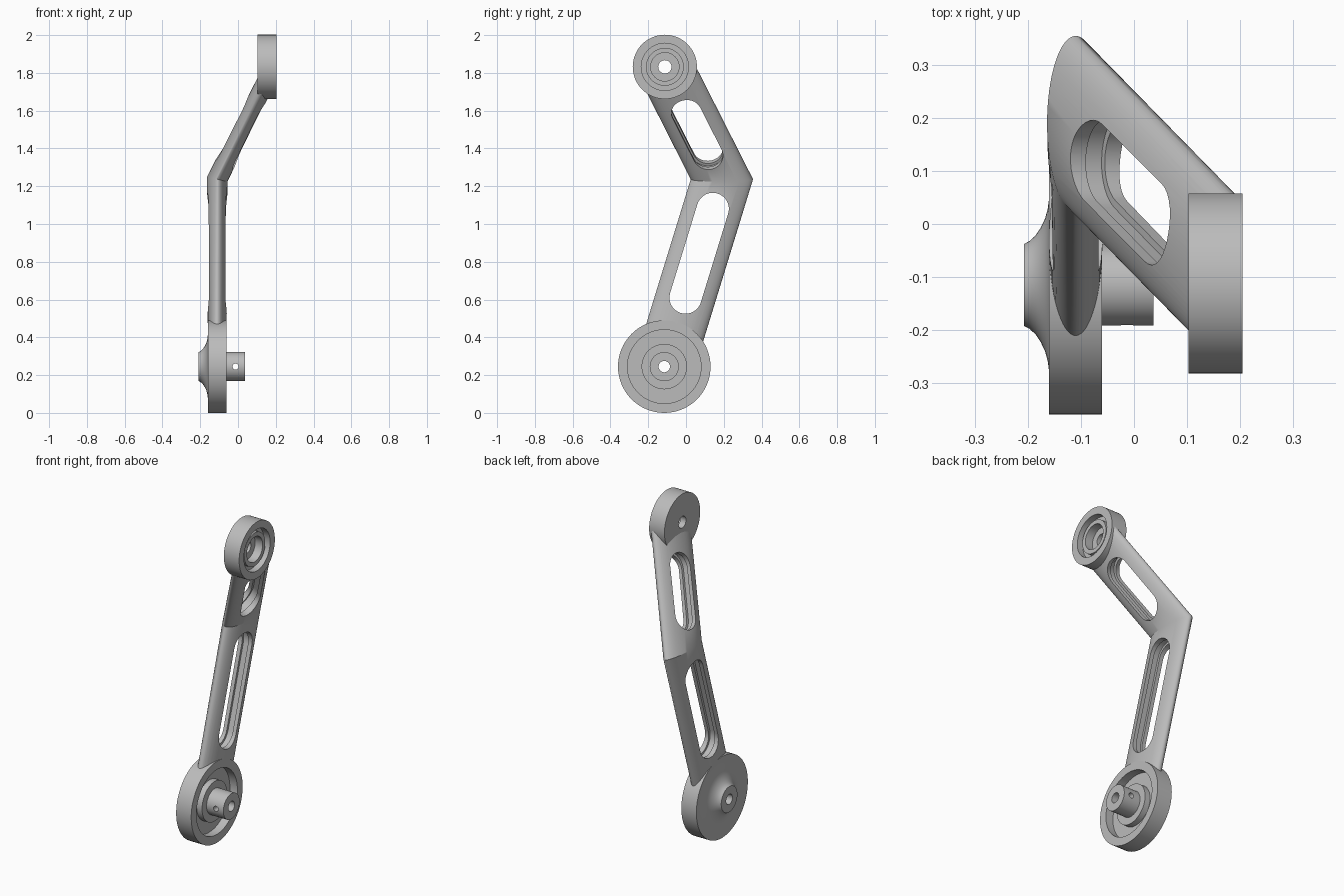
import bpy, bmesh
from math import sin, cos, pi, radians
from mathutils import Vector

if "Cube" in bpy.data.objects:
    bpy.data.objects.remove(bpy.data.objects["Cube"])

grey = bpy.data.materials.new("metal_grey")
grey.use_nodes = True
grey.diffuse_color = (0.5, 0.5, 0.5, 1)
grey.node_tree.nodes["Principled BSDF"].inputs["Base Color"].default_value = (0.5, 0.5, 0.5, 1)

LOWER = Vector((-0.11, -0.115, 0.245))
ELBOW = Vector((-0.11, 0.19, 1.237))
UPPER = Vector((0.186, -0.112, 1.832))
SEGS = 64


def loft(name, rings, closed=False):
    """Skin a list of equal rings; cap the ends, or join last to first."""
    bm = bmesh.new()
    loops = [[bm.verts.new(p) for p in ring] for ring in rings]
    pairs = list(zip(loops, loops[1:]))
    if closed:
        pairs.append((loops[-1], loops[0]))
    else:
        bm.faces.new(loops[0])
        bm.faces.new(loops[-1])
    for a, b in pairs:
        for i in range(len(a)):
            j = (i + 1) % len(a)
            bm.faces.new((a[i], a[j], b[j], b[i]))
    bmesh.ops.recalc_face_normals(bm, faces=bm.faces)
    mesh = bpy.data.meshes.new(name)
    bm.to_mesh(mesh)
    bm.free()
    mesh.materials.append(grey)
    obj = bpy.data.objects.new(name, mesh)
    bpy.context.collection.objects.link(obj)
    return obj


def circle(x, r, y, z):
    return [(x, y + r * cos(2 * pi * i / SEGS), z + r * sin(2 * pi * i / SEGS)) for i in range(SEGS)]


def turned(name, profile, y, z):
    """Revolve a closed (x, radius) profile about an axis along x."""
    return loft(name, [circle(x, r, y, z) for x, r in profile], closed=True)


def ellipse(c, thick, wide, tilt=0):
    angles = [2 * pi * i / SEGS for i in range(SEGS)]
    return [c + Vector((thick * cos(t), wide * sin(t), tilt * thick * cos(t))) for t in angles]


def slot(centre, along, normal, half, r, depth):
    """Round-ended slot cutter."""
    a, n = along.normalized(), normal.normalized()
    b = n.cross(a)
    ring = []
    for i in range(34):
        t = pi * (i if i < 17 else i - 1) / 16
        end = half if i < 17 else -half
        ring.append(centre + a * (end + r * sin(t)) + b * (r * cos(t)))
    return loft("slot_cutter", [[p - n * depth for p in ring], [p + n * depth for p in ring]])


def cut(obj, cutter):
    cutter.hide_render = True
    mod = obj.modifiers.new("cut", "BOOLEAN")
    mod.operation = "DIFFERENCE"
    mod.solver = "EXACT"
    mod.object = cutter
    bpy.context.view_layer.objects.active = obj
    bpy.ops.object.modifier_apply(modifier=mod.name)
    bpy.data.objects.remove(cutter)


# Bent arm: elliptical section from lower hub through elbow to upper hub
arm = loft("bent_arm", [ellipse(LOWER, 0.049, 0.165),
                        ellipse(ELBOW, 0.054, 0.165, -0.24),
                        ellipse(UPPER, 0.053, 0.165)])

# Clear the arm out of both hubs
cut(arm, loft("lower_cutter", [circle(x, 0.238, LOWER.y, LOWER.z) for x in (-0.5, 0.3)]))
cut(arm, loft("upper_cutter", [circle(x, 0.165, -0.112, 1.832) for x in (0.11, 0.5)]))

# Slots through both arm sections, each with a shallow groove in its wall
low_dir = ELBOW - LOWER
up_dir = UPPER - ELBOW
low_mid = LOWER + low_dir * 0.605
up_mid = ELBOW + up_dir * 0.433
up_normal = Vector((-up_dir.z, 0, up_dir.x))
for extra, depth in ((0, 0.12), (0.014, 0.02)):
    cut(arm, slot(low_mid, low_dir, Vector((1, 0, 0)), 0.246, 0.085 + extra, depth))
    cut(arm, slot(up_mid, up_dir, up_normal, 0.137, 0.08 + extra, depth))

# Lower hub: flared boss on one side, recess and shaft on the other
lower_hub = turned("lower_hub", [
    (-0.208, 0.03), (-0.208, 0.077), (-0.197, 0.083), (-0.186, 0.093), (-0.176, 0.108),
    (-0.168, 0.125), (-0.163, 0.143), (-0.16, 0.165), (-0.16, 0.245), (-0.06, 0.245),
    (-0.06, 0.195), (-0.11, 0.195), (-0.11, 0.12), (-0.075, 0.12), (-0.075, 0.077),
    (0.037, 0.077), (0.037, 0.03)], LOWER.y, LOWER.z)

# Pin hole across the shaft
bpy.ops.mesh.primitive_cylinder_add(vertices=24, radius=0.016, depth=0.4,
                                    location=(-0.013, LOWER.y, LOWER.z), rotation=(pi / 2, 0, 0))
cut(lower_hub, bpy.context.object)

# Upper hub: bearing seat with an inner ring
upper_hub = turned("upper_hub", [
    (0.103, 0.035), (0.103, 0.17), (0.205, 0.17), (0.205, 0.125), (0.165, 0.125),
    (0.165, 0.1), (0.19, 0.1), (0.19, 0.075), (0.14, 0.075), (0.14, 0.035)], -0.112, 1.832)

# Smooth shading with sharp edges kept
bpy.ops.object.select_all(action="DESELECT")
for obj in (arm, lower_hub, upper_hub):
    obj.select_set(True)
bpy.context.view_layer.objects.active = arm
bpy.ops.object.shade_smooth_by_angle(angle=radians(30))
